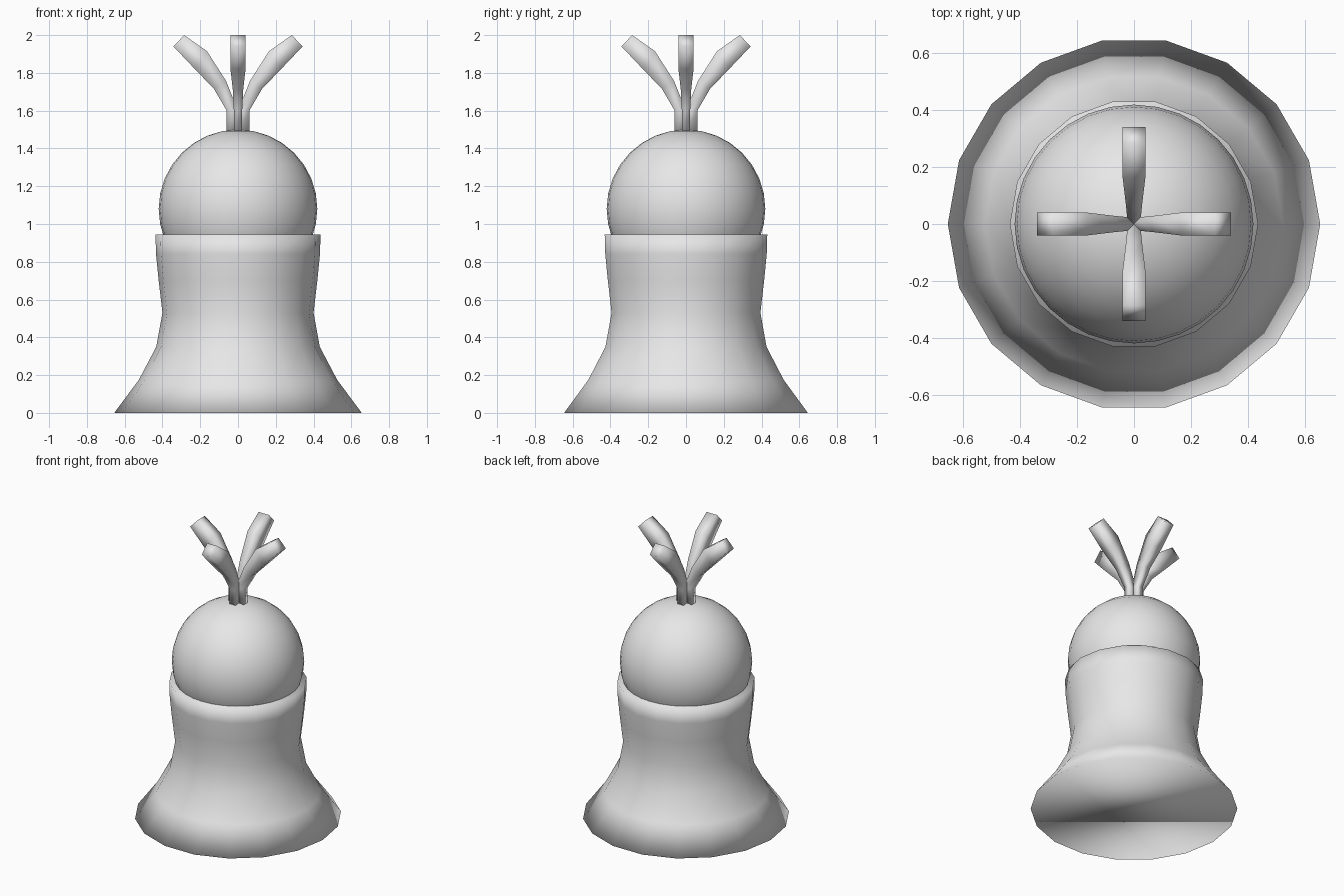
import bpy, bmesh, math

if "Cube" in bpy.data.objects:
    bpy.data.objects.remove(bpy.data.objects["Cube"])

grey = bpy.data.materials.new("plain_grey")
grey.diffuse_color = (0.8, 0.8, 0.8, 1)
grey.use_nodes = True
grey.node_tree.nodes["Principled BSDF"].inputs["Base Color"].default_value = grey.diffuse_color


def finish(bm, name):
    """Turn a bmesh into a fully smooth-shaded object."""
    bmesh.ops.recalc_face_normals(bm, faces=bm.faces)
    for f in bm.faces:
        f.smooth = True
    me = bpy.data.meshes.new(name)
    bm.to_mesh(me)
    bm.free()
    me.materials.append(grey)
    ob = bpy.data.objects.new(name, me)
    bpy.context.collection.objects.link(ob)
    return ob


def loft(bm, rings):
    """Join rings of points with quads and cap both ends."""
    loops = [[bm.verts.new(p) for p in ring] for ring in rings]
    n = len(loops[0])
    for a, b in zip(loops, loops[1:]):
        for i in range(n):
            j = (i + 1) % n
            bm.faces.new((a[i], a[j], b[j], b[i]))
    bm.faces.new(loops[0][::-1])
    bm.faces.new(loops[-1])


# Flared body, 18 sides, closed at top and bottom
profile = [(0.655, 0), (0.525, 0.175), (0.433, 0.35), (0.40, 0.53),
           (0.42, 0.70), (0.434, 0.84), (0.437, 0.945)]
SIDES = 18
bm = bmesh.new()
loft(bm, [[(r * math.cos(math.tau * i / SIDES), r * math.sin(math.tau * i / SIDES), z)
           for i in range(SIDES)] for r, z in profile])
finish(bm, "flared_body")

# Round head
bm = bmesh.new()
bmesh.ops.create_uvsphere(bm, u_segments=32, v_segments=16, radius=0.42)
bmesh.ops.translate(bm, vec=(0, 0, 1.08), verts=bm.verts)
finish(bm, "round_head")

# Four curved stalks: inner (r, z), outer (r, z), half width
stalk = [((0.0, 1.48), (0.06, 1.48), 0.022),
         ((0.0, 1.60), (0.06, 1.60), 0.022),
         ((0.063, 1.757), (0.127, 1.715), 0.028),
         ((0.164, 1.915), (0.228, 1.82), 0.04),
         ((0.285, 2.0), (0.342, 1.94), 0.04)]
for k, side in enumerate(("right", "back", "left", "front")):
    c, s = round(math.cos(k * math.pi / 2)), round(math.sin(k * math.pi / 2))
    rings = []
    for (ri, zi), (ro, zo), w in stalk:
        corners = [(ri, -w, zi), (ro, -w, zo), (ro, w, zo), (ri, w, zi)]
        rings.append([(x * c - y * s, x * s + y * c, z) for x, y, z in corners])
    bm = bmesh.new()
    loft(bm, rings)
    finish(bm, side + "_stalk")
